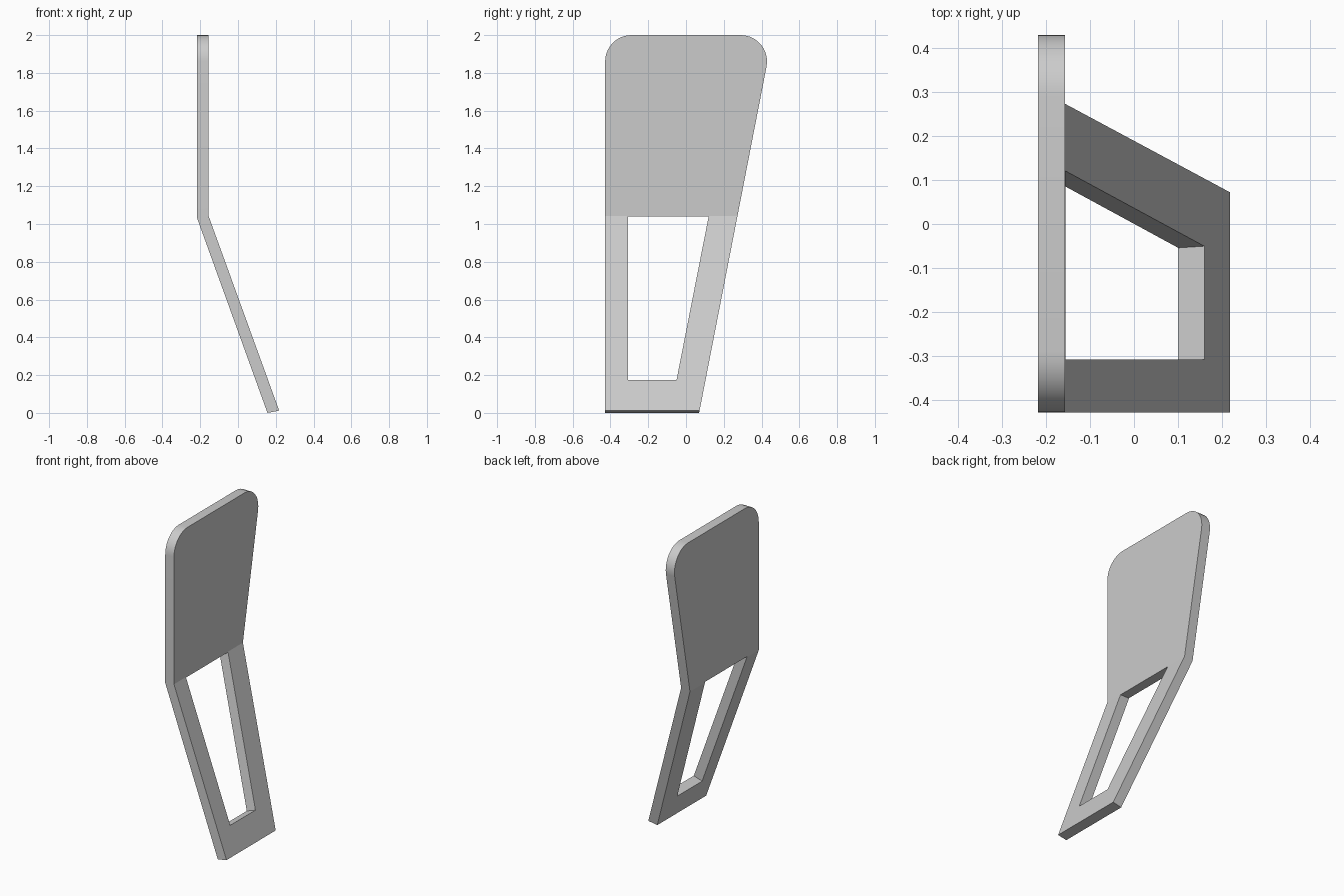
import bpy, bmesh
from math import sin, cos, radians

if "Cube" in bpy.data.objects:
    bpy.data.objects.remove(bpy.data.objects["Cube"])


def prism(name, loop_a, loop_b):
    """Solid joining two matching point loops."""
    bm = bmesh.new()
    a = [bm.verts.new(p) for p in loop_a]
    b = [bm.verts.new(p) for p in loop_b]
    bm.faces.new(a)
    bm.faces.new(b[::-1])
    n = len(a)
    for i in range(n):
        bm.faces.new((a[i], b[i], b[(i + 1) % n], a[(i + 1) % n]))
    bmesh.ops.recalc_face_normals(bm, faces=bm.faces)
    me = bpy.data.meshes.new(name)
    bm.to_mesh(me)
    bm.free()
    ob = bpy.data.objects.new(name, me)
    bpy.context.collection.objects.link(ob)
    return ob


def boolean(target, cutter, operation):
    bpy.context.view_layer.objects.active = target
    mod = target.modifiers.new("cut", 'BOOLEAN')
    mod.operation = operation
    mod.solver = 'EXACT'
    mod.object = cutter
    bpy.ops.object.modifier_apply(modifier=mod.name)
    bpy.data.objects.remove(cutter)


def arc(cy, cz, r, start, end, steps=10):
    angles = [radians(start + (end - start) * i / steps) for i in range(steps + 1)]
    return [(cy + r * cos(t), cz + r * sin(t)) for t in angles]


# Bent sheet, side profile (x, z)
profile = [(-0.218, 2.1), (-0.156, 2.1), (-0.156, 1.043), (0.218, 0.012),
           (0.156, 0.0), (-0.218, 1.035)]
plate = prism("bent_plate", [(x, -0.6, z) for x, z in profile],
              [(x, 0.6, z) for x, z in profile])

# Tapered outline with rounded top corners (y, z)
outline = [(-0.428, -0.1), (0.05, -0.1)]
outline += arc(0.29, 1.861, 0.139, -11, 90)
outline += arc(-0.289, 1.861, 0.139, 90, 180)
trim = prism("outline_cutter", [(-0.5, y, z) for y, z in outline],
             [(0.5, y, z) for y, z in outline])
boolean(plate, trim, 'INTERSECT')


# Window: level top, sill cut square to the sloping sheet
def window_loop(x):
    sill = 0.173 + 0.33 * (x - 0.158)
    right = lambda z: -0.05 + 0.1965 * (z - 0.175)
    return [(x, -0.307, sill), (x, right(sill), sill),
            (x, right(1.04), 1.04), (x, -0.307, 1.04)]


window = prism("window_cutter", window_loop(-0.4), window_loop(0.4))
boolean(plate, window, 'DIFFERENCE')

plate.select_set(True)
bpy.context.view_layer.objects.active = plate
bpy.ops.object.shade_smooth_by_angle(angle=radians(15))
